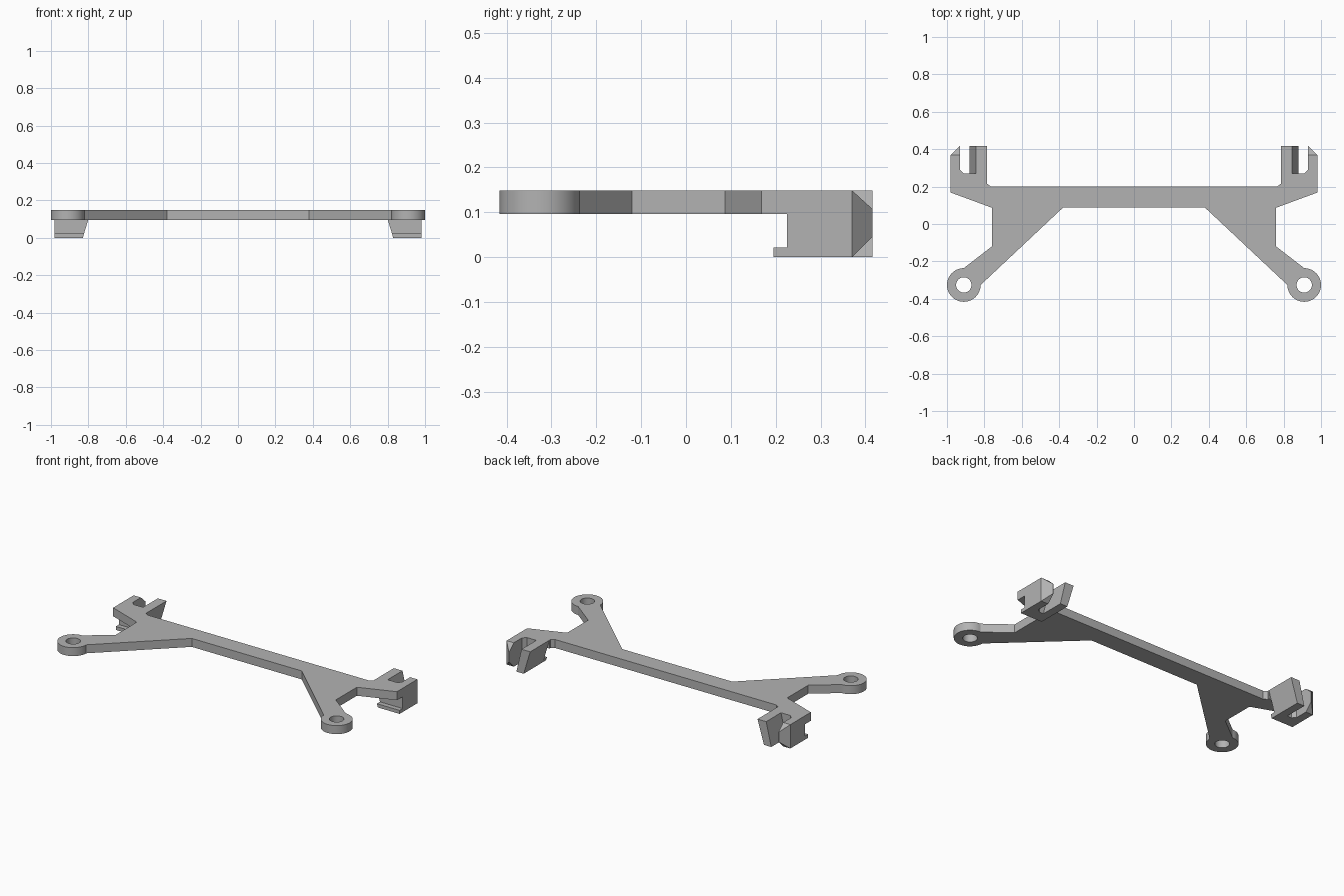
import bpy, bmesh, math
from mathutils import Vector

cube = bpy.data.objects.get("Cube")
if cube:
    bpy.data.objects.remove(cube)

grey = bpy.data.materials.new("matte grey")
grey.use_nodes = True
colour = (0.45, 0.45, 0.45, 1)
grey.diffuse_color = colour
grey.node_tree.nodes["Principled BSDF"].inputs["Base Color"].default_value = colour

TOP, UNDER, BACK = 0.149, 0.096, 0.416


def loft(name, start, end):
    """Solid between two matching loops of points."""
    bm = bmesh.new()
    a = [bm.verts.new(p) for p in start]
    b = [bm.verts.new(p) for p in end]
    bm.faces.new(a)
    bm.faces.new(b)
    for i in range(len(a)):
        j = (i + 1) % len(a)
        bm.faces.new((a[i], a[j], b[j], b[i]))
    bmesh.ops.recalc_face_normals(bm, faces=bm.faces)
    mesh = bpy.data.meshes.new(name)
    bm.to_mesh(mesh)
    bm.free()
    mesh.materials.append(grey)
    obj = bpy.data.objects.new(name, mesh)
    bpy.context.collection.objects.link(obj)
    return obj


def upright(name, pts, z0, z1):
    return loft(name, [(x, y, z0) for x, y in pts], [(x, y, z1) for x, y in pts])


def across(name, pts, x0, x1):
    return loft(name, [(x0, y, z) for y, z in pts], [(x1, y, z) for y, z in pts])


def lengthways(name, pts, y0, y1):
    return loft(name, [(x, y0, z) for x, z in pts], [(x, y1, z) for x, z in pts])


def combine(target, tool, operation):
    """Apply a boolean and throw the tool away."""
    mod = target.modifiers.new("cut", "BOOLEAN")
    mod.operation, mod.object, mod.solver = operation, tool, "EXACT"
    bpy.context.view_layer.objects.active = target
    bpy.ops.object.modifier_apply(modifier=mod.name)
    bpy.data.objects.remove(tool)


def circle(centre, radius, a0, a1, n):
    angles = [math.radians(a0 + (a1 - a0) * i / n) for i in range(n + 1)]
    return [(centre[0] + radius * math.cos(a), centre[1] + radius * math.sin(a)) for a in angles]


# Flat plate with splayed arms and round screw eyes
eye = (0.91, -0.326)
half = [(0.765, 0.2), (0.785, 0.215), (0.785, 0.225), (0.98, 0.225),
        (0.98, 0.168), (0.76, 0.087), (0.76, -0.12)]
half += circle(eye, 0.09, 90, -180, 36)
half += [(0.38, 0.087)]
outline = half + [(-x, y) for x, y in reversed(half)]
bracket = upright("mounting_bracket", outline, UNDER, TOP)

for side in (1, -1):
    hole = circle((side * eye[0], eye[1]), 0.041, 0, 350, 35)
    combine(bracket, upright("eye_hole", hole, 0, 0.3), "DIFFERENCE")

    # Clip block with a slanted inner side
    block = [(0.83, 0), (0.98, 0), (0.98, TOP), (0.785, TOP)]
    clip = lengthways("clip", [(side * x, z) for x, z in block], 0.225, BACK)

    # Slot that leaves a leaning inner prong and an upright outer prong
    def slot_loop(inner, z):
        pts = [(inner, 0.27), (0.91, 0.27), (0.93, 0.29), (0.93, 0.5), (inner, 0.5)]
        return [(side * x, y, z) for x, y in pts]
    combine(clip, loft("slot", slot_loop(0.885, -0.02), slot_loop(0.84, 0.17)), "DIFFERENCE")

    # Tapered tip of the outer prong
    taper = [(0.98, 0.37), (0.932, BACK), (0.932, 0.5), (1.1, 0.5), (1.1, 0.37)]
    combine(clip, upright("tip_side", [(side * x, y) for x, y in taper], -0.1, 0.3), "DIFFERENCE")
    for z, tip_z, far in ((TOP, 0.107, 0.3), (0, 0.046, -0.1)):
        wedge = [(0.37, z), (BACK, tip_z), (0.5, tip_z), (0.5, far), (0.37, far)]
        combine(clip, across("tip_bevel", wedge, side * 0.91, side * 1.1), "DIFFERENCE")

    # Small lip along the bottom front edge
    lip = [(0.83, 0), (0.98, 0), (0.98, 0.022), (0.823, 0.022)]
    combine(clip, lengthways("lip", [(side * x, z) for x, z in lip], 0.195, 0.225), "UNION")
    combine(bracket, clip, "UNION")

# Merge coplanar faces and shade
bm = bmesh.new()
bm.from_mesh(bracket.data)
bmesh.ops.remove_doubles(bm, verts=bm.verts, dist=0.0001)
bmesh.ops.dissolve_limit(bm, angle_limit=math.radians(0.5), verts=bm.verts, edges=bm.edges)
bm.to_mesh(bracket.data)
bm.free()
bpy.context.view_layer.objects.active = bracket
bracket.select_set(True)
bpy.ops.object.shade_smooth_by_angle(angle=math.radians(25))
